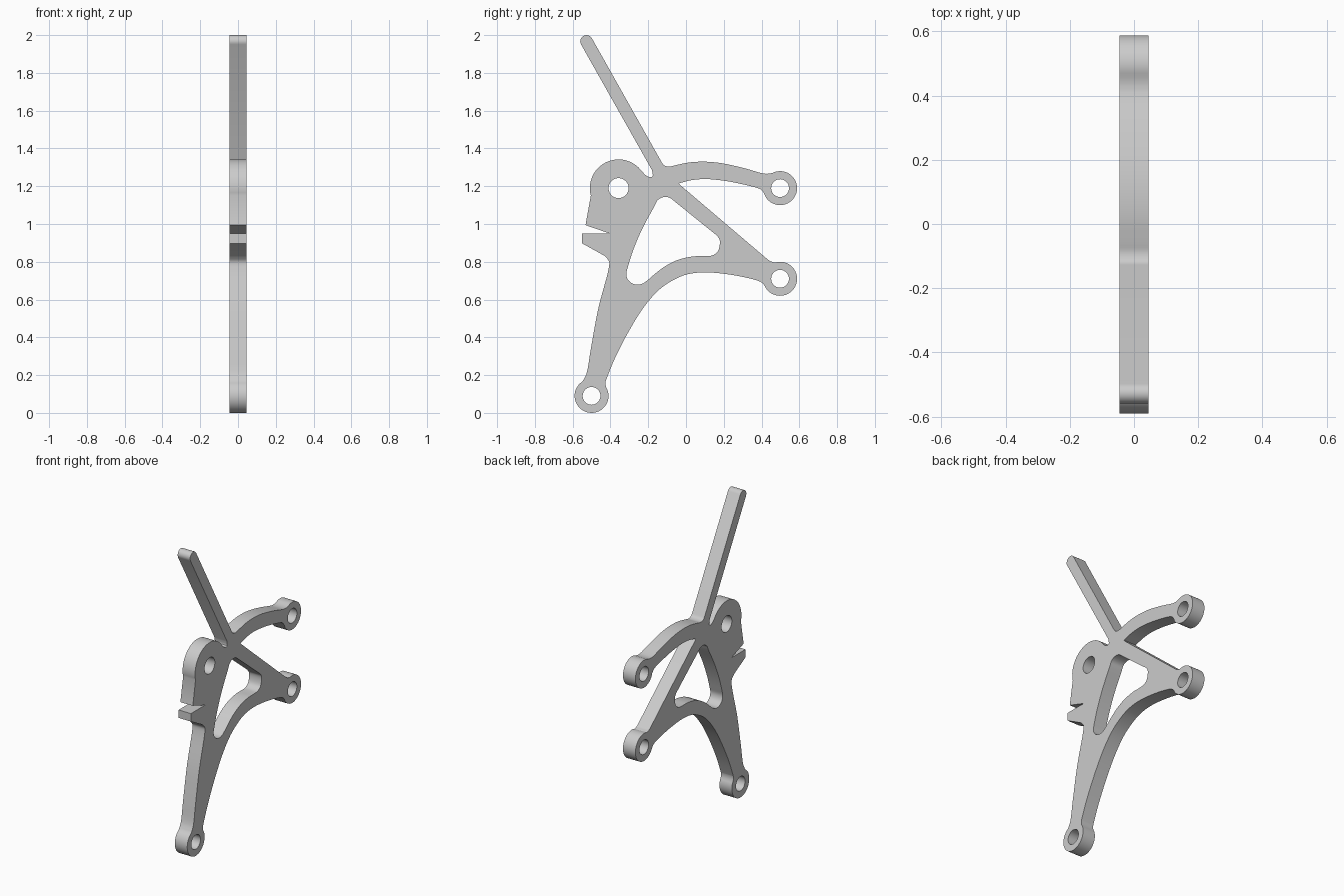
import bpy, bmesh
from math import radians, cos, sin, pi
from mathutils import Vector

if "Cube" in bpy.data.objects:
    bpy.data.objects.remove(bpy.data.objects["Cube"])

HALF = 0.045                 # half plate thickness
FOOT, UPPER, LOWER = (-0.5, 0.09), (0.498, 1.19), (0.498, 0.71)
HUB, TIP = (-0.357, 1.19), (-0.527, 1.967)


def arc(c, r, a0, a1, step=9):
    n = max(2, round(abs(a1 - a0) / step))
    angles = [radians(a0 + (a1 - a0) * i / n) for i in range(n + 1)]
    return [(c[0] + r * cos(a), c[1] + r * sin(a)) for a in angles]


def smooth(*pts, n=4):
    """Curve passing through all the points (centripetal spacing)."""
    p = [Vector(q) for q in pts]
    p = [2 * p[0] - p[1]] + p + [2 * p[-1] - p[-2]]
    out = []
    for a, b, c, d in zip(p, p[1:], p[2:], p[3:]):
        t0 = 0
        t1 = t0 + (b - a).length ** 0.5
        t2 = t1 + (c - b).length ** 0.5
        t3 = t2 + (d - c).length ** 0.5
        m1 = (t2 - t1) * ((b - a) / t1 - (c - a) / t2 + (c - b) / (t2 - t1))
        m2 = (t2 - t1) * ((c - b) / (t2 - t1) - (d - b) / (t3 - t1) + (d - c) / (t3 - t2))
        for i in range(n):
            t = i / n
            out.append(b * (2*t**3 - 3*t**2 + 1) + m1 * (t**3 - 2*t**2 + t)
                       + c * (3*t**2 - 2*t**3) + m2 * (t**3 - t**2))
    return out + [p[-2]]


# Outer outline, clockwise from the foot
outline = []
# rear edge of the leg
outline += smooth((-0.548, 0.166), (-0.527, 0.207), (-0.506, 0.326), (-0.464, 0.554),
                  (-0.408, 0.771), (-0.408, 0.803), (-0.432, 0.832))
# pointed tab and notch
outline += [(-0.551, 0.898), (-0.551, 0.95), (-0.405, 0.95), (-0.532, 0.994)]
# hub, then fillet into the lever
outline += arc(HUB, 0.152, 195, 41, 6)
outline += smooth((-0.238, 1.285), (-0.215, 1.26), (-0.193, 1.248), (-0.177, 1.252), (-0.18, 1.285))
# lever tip
outline += arc(TIP, 0.033, 209, 29, 15)
# upper arm
outline += smooth((-0.135, 1.338), (-0.117, 1.312), (-0.09, 1.304), (-0.056, 1.311), (0.019, 1.326),
                  (0.098, 1.33), (0.188, 1.322), (0.31, 1.295), (0.41, 1.267), (0.435, 1.266))
outline += arc(UPPER, 0.09, 117, -145)
outline += smooth((0.412, 1.165), (0.395, 1.183), (0.373, 1.192), (0.283, 1.214), (0.188, 1.231),
                  (0.098, 1.238), (0.029, 1.232), (-0.038, 1.215))
# diagonal brace down to the lower eye
outline += [(-0.028, 1.204)]
outline += smooth((0.427, 0.817), (0.446, 0.803), (0.463, 0.798))
outline += arc(LOWER, 0.09, 108, -145)
# lower arm sweeping into the leg
outline += smooth((0.41, 0.683), (0.39, 0.696), (0.31, 0.718), (0.204, 0.736), (0.098, 0.744),
                  (0.008, 0.734), (-0.06, 0.707), (-0.14, 0.654), (-0.22, 0.564), (-0.3, 0.437),
                  (-0.379, 0.283), (-0.417, 0.19), (-0.426, 0.165))
outline += arc(FOOT, 0.09, 33, -238)

# Rounded triangular window
window = smooth((0.162, 0.94), (0.177, 0.919), (0.178, 0.885), (0.167, 0.853), (0.14, 0.834),
                (0.103, 0.83), (0.045, 0.829), (-0.034, 0.813), (-0.103, 0.781), (-0.167, 0.734),
                (-0.204, 0.702), (-0.236, 0.682), (-0.273, 0.681), (-0.305, 0.702), (-0.316, 0.734),
                (-0.307, 0.775), (-0.278, 0.866), (-0.23, 0.978), (-0.167, 1.094), (-0.15, 1.126),
                (-0.12, 1.142), (-0.087, 1.139), (-0.061, 1.12))

# Pin holes
holes = [arc(c, r, 0, 351) for c, r in ((FOOT, 0.047), (UPPER, 0.047), (LOWER, 0.047), (HUB, 0.053))]

# Filled flat curve, extruded to the plate thickness
curve = bpy.data.curves.new("bracket_plate", 'CURVE')
curve.dimensions = '2D'
curve.fill_mode = 'BOTH'
curve.extrude = HALF
for loop in [outline, window] + holes:
    pts = []
    for q in loop:
        if not pts or (Vector(q) - pts[-1]).length > 0.002:
            pts.append(Vector(q))
    if (pts[0] - pts[-1]).length < 0.002:
        pts.pop()
    spline = curve.splines.new('POLY')
    spline.points.add(len(pts) - 1)
    for sp, q in zip(spline.points, pts):
        sp.co = (q.x, q.y, 0, 1)
    spline.use_cyclic_u = True

plate = bpy.data.objects.new("bracket_plate", curve)
plate.rotation_euler = (pi / 2, 0, pi / 2)
bpy.context.collection.objects.link(plate)
bpy.context.view_layer.objects.active = plate
plate.select_set(True)
bpy.ops.object.convert(target='MESH')
plate = bpy.context.object

# Weld caps to the walls
bm = bmesh.new()
bm.from_mesh(plate.data)
bmesh.ops.remove_doubles(bm, verts=bm.verts, dist=0.0005)
bmesh.ops.recalc_face_normals(bm, faces=bm.faces)
bm.to_mesh(plate.data)
bm.free()
bpy.ops.object.shade_smooth_by_angle(angle=radians(30))
